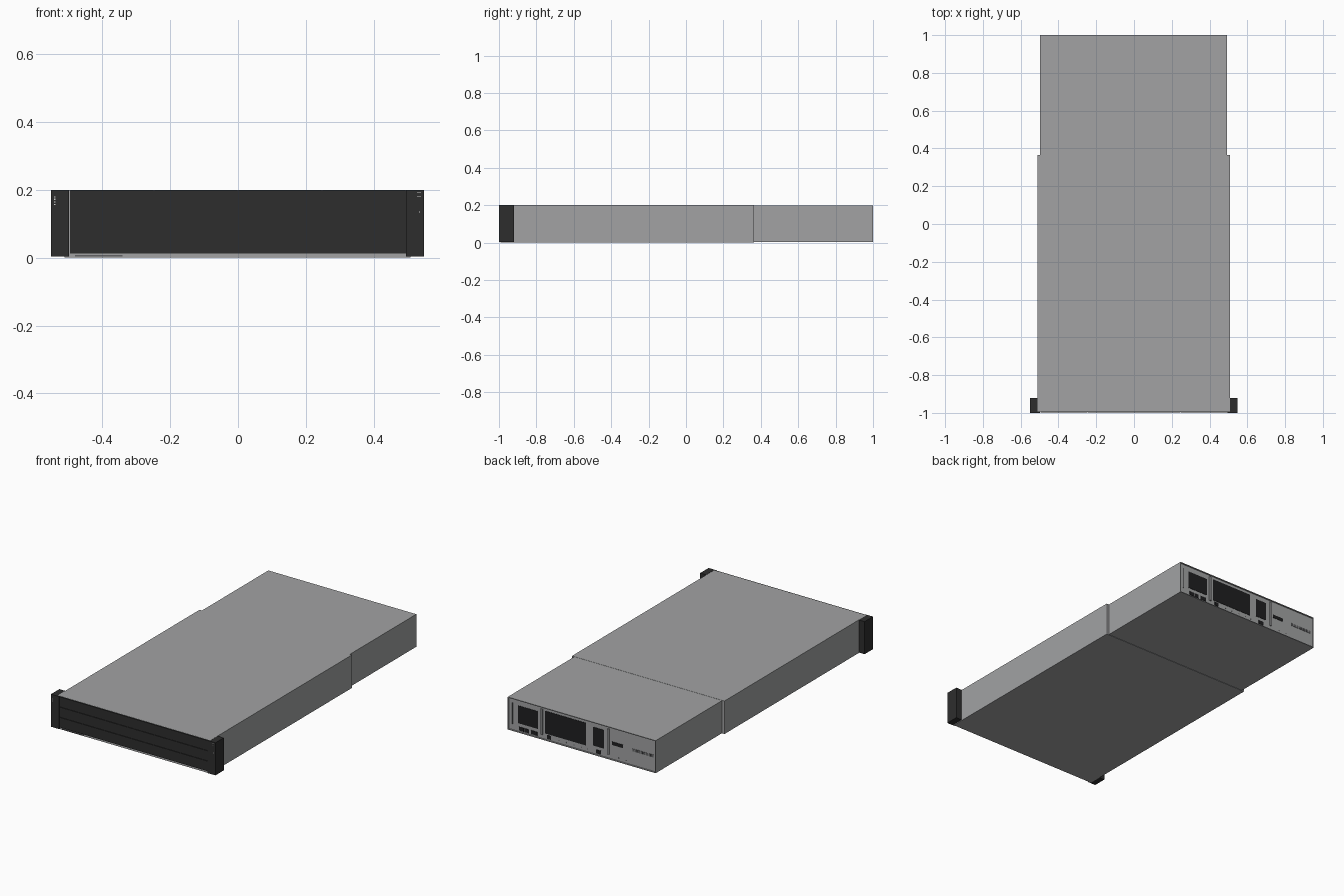
import bpy
import bmesh
from mathutils import Vector

cube = bpy.data.objects.get("Cube")
if cube:
    bpy.data.objects.remove(cube, do_unlink=True)


def material(name, r, g, b):
    m = bpy.data.materials.new(name)
    m.use_nodes = True
    m.diffuse_color = (r, g, b, 1)
    m.node_tree.nodes["Principled BSDF"].inputs["Base Color"].default_value = (r, g, b, 1)
    return m


STEEL = material("grey steel", 0.36, 0.365, 0.37)
DARK = material("dark plastic", 0.027, 0.027, 0.027)
BLACK = material("black opening", 0.014, 0.014, 0.015)
SLATE = material("slate vent", 0.12, 0.12, 0.125)
LIGHT = material("light marking", 0.65, 0.65, 0.65)

CX = -0.002  # centre line of the chassis
FRONT, TOP = -0.992, 0.2
BACK = 0.993  # recessed rear panel


def finish(name, bm, mat):
    bmesh.ops.recalc_face_normals(bm, faces=bm.faces)
    me = bpy.data.meshes.new(name)
    bm.to_mesh(me)
    bm.free()
    me.materials.append(mat)
    ob = bpy.data.objects.new(name, me)
    bpy.context.collection.objects.link(ob)
    return ob


def add_box(bm, x, y, z):
    lo, hi = Vector((x[0], y[0], z[0])), Vector((x[1], y[1], z[1]))
    geom = bmesh.ops.create_cube(bm, size=1)
    for v in geom["verts"]:
        v.co = (lo + hi) / 2 + v.co * (hi - lo)


def box(name, x, y, z, mat):
    bm = bmesh.new()
    add_box(bm, x, y, z)
    return finish(name, bm, mat)


# Wide front chassis, with the narrower rear chassis behind it
box("front_chassis", (CX - 0.51, CX + 0.51), (FRONT, 0.364), (0, TOP), STEEL)

bm = bmesh.new()
add_box(bm, (CX - 0.495, CX + 0.495), (0.36, 1), (0.002, TOP - 0.001))
bm.faces.ensure_lookup_table()
bmesh.ops.recalc_face_normals(bm, faces=bm.faces)
rear = [f for f in bm.faces if f.normal.y > 0.9]
bmesh.ops.inset_region(bm, faces=rear, thickness=0.006)
bmesh.ops.inset_region(bm, faces=rear, thickness=0.0005, depth=0)
for v in rear[0].verts:
    v.co.y = BACK
finish("rear_chassis", bm, STEEL)

# Rack ears: an L-shaped plan that wraps the front corners
plan = [(0.497, -1), (0.55, -1), (0.55, -0.92), (0.51, -0.92), (0.51, FRONT), (0.497, FRONT)]
for side, label in ((-1, "right"), (1, "left")):
    bm = bmesh.new()
    face = bm.faces.new([bm.verts.new((side * x + CX / 2, y, 0.003)) for x, y in plan])
    up = bmesh.ops.extrude_face_region(bm, geom=[face])
    bmesh.ops.translate(bm, vec=(0, 0, TOP - 0.003),
                        verts=[e for e in up["geom"] if isinstance(e, bmesh.types.BMVert)])
    finish(label + "_rack_ear", bm, DARK)

# Drive bay backing and a grid of drive trays, above the steel lip
box("drive_bay", (-0.496, 0.495), (-0.995, FRONT), (0.012, TOP - 0.001), DARK)
cols, rows = 4, 3
wide, tall = 0.99 / cols, (TOP - 0.013) / rows
bm = bmesh.new()
for c in range(cols):
    for r in range(rows):
        x, z = -0.495 + c * wide, 0.013 + r * tall
        add_box(bm, (x + 0.001, x + wide - 0.001), (-0.999, -0.995), (z + 0.001, z + tall - 0.001))
finish("drive_trays", bm, DARK)
box("pull_tag", (-0.48, -0.34), (-0.996, FRONT), (0.003, 0.008), SLATE)

# Indicator marks on the ears
bm = bmesh.new()
for z in (0.155, 0.163, 0.171, 0.178):
    add_box(bm, (-0.542, -0.538), (-1.0005, -1), (z, z + 0.003))
add_box(bm, (0.533, 0.536), (-1.0005, -1), (0.133, 0.137))
for z in (0.18, 0.191):
    add_box(bm, (0.528, 0.54), (-1.0005, -1), (z, z + 0.0015))
finish("ear_indicators", bm, LIGHT)


# Rear panel openings
def plate(name, x, z, mat=BLACK, depth=0.002):
    return box(name, x, (BACK, BACK + depth), z, mat)


plate("power_supply_grille", (0.294, 0.428), (0.056, 0.162))
plate("expansion_grille", (-0.027, 0.247), (0.042, 0.178))
plate("side_grille", (-0.147, -0.074), (0.055, 0.167))
plate("wide_port", (-0.274, -0.2), (0.092, 0.112))
plate("latch_slot", (0.464, 0.47), (0.04, 0.17), SLATE)
bm = bmesh.new()
for a, b in ((0.39, 0.42), (0.355, 0.385), (0.3, 0.34), (0.207, 0.234), (-0.127, -0.093)):
    add_box(bm, (a, b), (BACK, BACK + 0.002), (0.013, 0.036))
finish("small_ports", bm, BLACK)

bm = bmesh.new()
for i in range(8):
    x = -0.478 + i * 0.018
    add_box(bm, (x, x + 0.014), (BACK, BACK + 0.002), (0.09, 0.106))
finish("vent_slots", bm, SLATE)

bm = bmesh.new()
for x in (0.15, 0.1, 0.05, 0, -0.04, -0.25, -0.3):
    add_box(bm, (x, x + 0.008), (BACK, BACK + 0.001), (0.02, 0.026))
finish("panel_screws", bm, SLATE)

# Upright bars between the rear modules
for i, x in enumerate((0.262, -0.185)):
    plate("module_bar_%d" % (i + 1), (x, x + 0.012), (0.03, 0.185), STEEL, 0.007)
